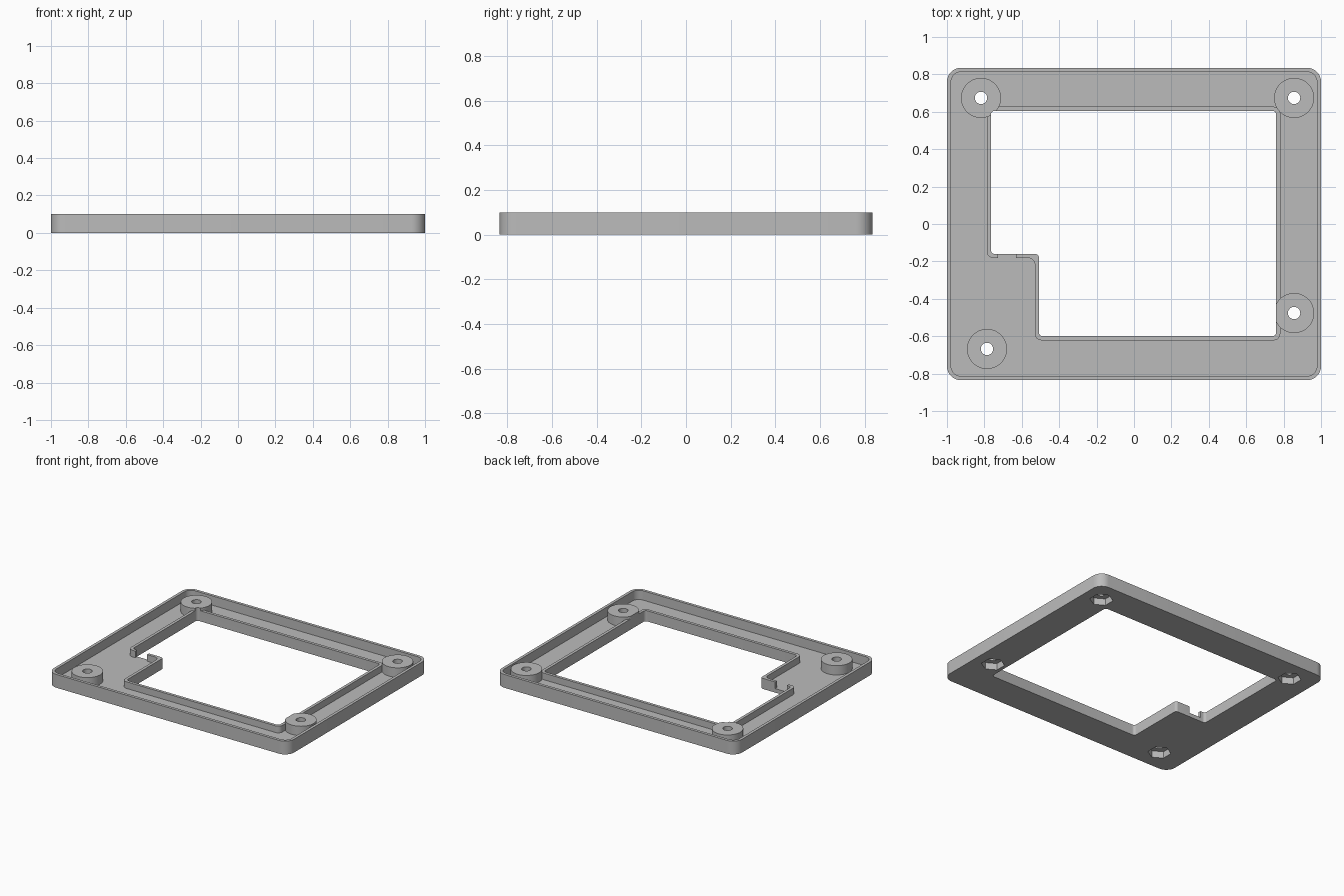
import bpy, bmesh, math
from mathutils import Vector

cube = bpy.data.objects.get("Cube")
if cube:
    bpy.data.objects.remove(cube, do_unlink=True)

HEIGHT, FLOOR, LIP_TOP, WALL = 0.10, 0.03, 0.08, 0.022
HALF_X, HALF_Y = 1.0, 0.835
BOSS_R, HOLE_R, NUT_R, NUT_DEPTH = 0.107, 0.033, 0.08, 0.05
BOSSES = [(-0.818, 0.674), (0.856, 0.674), (0.856, -0.476), (-0.786, -0.668)]

grey = bpy.data.materials.new("plain_grey")
grey.use_nodes = True
colour = (0.5, 0.5, 0.5, 1)
grey.diffuse_color = colour
grey.node_tree.nodes["Principled BSDF"].inputs["Base Color"].default_value = colour


def rounded(corners, radius, steps=8):
    """Outline with every right-angled corner filleted."""
    outline = []
    for i, corner in enumerate(corners):
        p = Vector(corner)
        u = (Vector(corners[i - 1]) - p).normalized() * radius
        v = (Vector(corners[(i + 1) % len(corners)]) - p).normalized() * radius
        for k in range(steps + 1):
            a = math.pi / 2 * k / steps
            outline.append(p + u + v - v * math.cos(a) - u * math.sin(a))
    return outline


def rectangle(x0, x1, y0, y1):
    return [(x0, y0), (x1, y0), (x1, y1), (x0, y1)]


def ring(centre, radius, sides, turn=0.0):
    return [(centre[0] + radius * math.cos(turn + math.tau * k / sides),
             centre[1] + radius * math.sin(turn + math.tau * k / sides))
            for k in range(sides)]


def prism(name, outline, z0, z1):
    bm = bmesh.new()
    base = bm.faces.new([bm.verts.new((p[0], p[1], z0)) for p in outline])
    top = bmesh.ops.extrude_face_region(bm, geom=[base])["geom"]
    verts = [g for g in top if isinstance(g, bmesh.types.BMVert)]
    bmesh.ops.translate(bm, verts=verts, vec=(0, 0, z1 - z0))
    bmesh.ops.recalc_face_normals(bm, faces=bm.faces)
    mesh = bpy.data.meshes.new(name)
    bm.to_mesh(mesh)
    bm.free()
    mesh.materials.append(grey)
    obj = bpy.data.objects.new(name, mesh)
    bpy.context.collection.objects.link(obj)
    return obj


def combine(target, other, operation):
    mod = target.modifiers.new("combine", 'BOOLEAN')
    mod.operation, mod.object, mod.solver = operation, other, 'EXACT'
    bpy.context.view_layer.objects.active = target
    bpy.ops.object.modifier_apply(modifier=mod.name)
    bpy.data.objects.remove(other, do_unlink=True)


def opening_corners(grow):
    """Stepped window outline, grown outwards by a margin."""
    left, step_x, right = -0.765 - grow, -0.508 - grow, 0.76 + grow
    low, step_y, high = -0.6 - grow, -0.16 - grow, 0.605 + grow
    return [(left, high), (left, step_y), (step_x, step_y),
            (step_x, low), (right, low), (right, high)]


# Shallow tray with a raised rim
tray = prism("tray_frame", rounded(rectangle(-HALF_X, HALF_X, -HALF_Y, HALF_Y), 0.075), 0, HEIGHT)
inner = rectangle(-HALF_X + WALL, HALF_X - WALL, -HALF_Y + WALL, HALF_Y - WALL)
combine(tray, prism("cavity", rounded(inner, 0.053), FLOOR, 1), 'DIFFERENCE')

# Lip around the window, with a small gap in the step
lip = prism("lip", rounded(opening_corners(WALL), 0.035, 6), 0.01, LIP_TOP)
gap = prism("gap", rectangle(-0.727, -0.63, -0.22, -0.12), FLOOR, 1)
combine(lip, gap, 'DIFFERENCE')
combine(tray, lip, 'UNION')

# Screw bosses
for centre in BOSSES:
    combine(tray, prism("boss", ring(centre, BOSS_R, 48), 0.01, HEIGHT), 'UNION')

# Stepped window
combine(tray, prism("window", rounded(opening_corners(0), 0.02, 6), -1, 1), 'DIFFERENCE')

# Screw holes and hexagonal nut pockets underneath
for centre in BOSSES:
    combine(tray, prism("hole", ring(centre, HOLE_R, 32), -1, 1), 'DIFFERENCE')
    combine(tray, prism("pocket", ring(centre, NUT_R, 6, math.pi / 6), -1, NUT_DEPTH), 'DIFFERENCE')

bpy.ops.object.select_all(action='DESELECT')
tray.select_set(True)
bpy.context.view_layer.objects.active = tray
bpy.ops.object.shade_smooth_by_angle(angle=math.radians(30))
